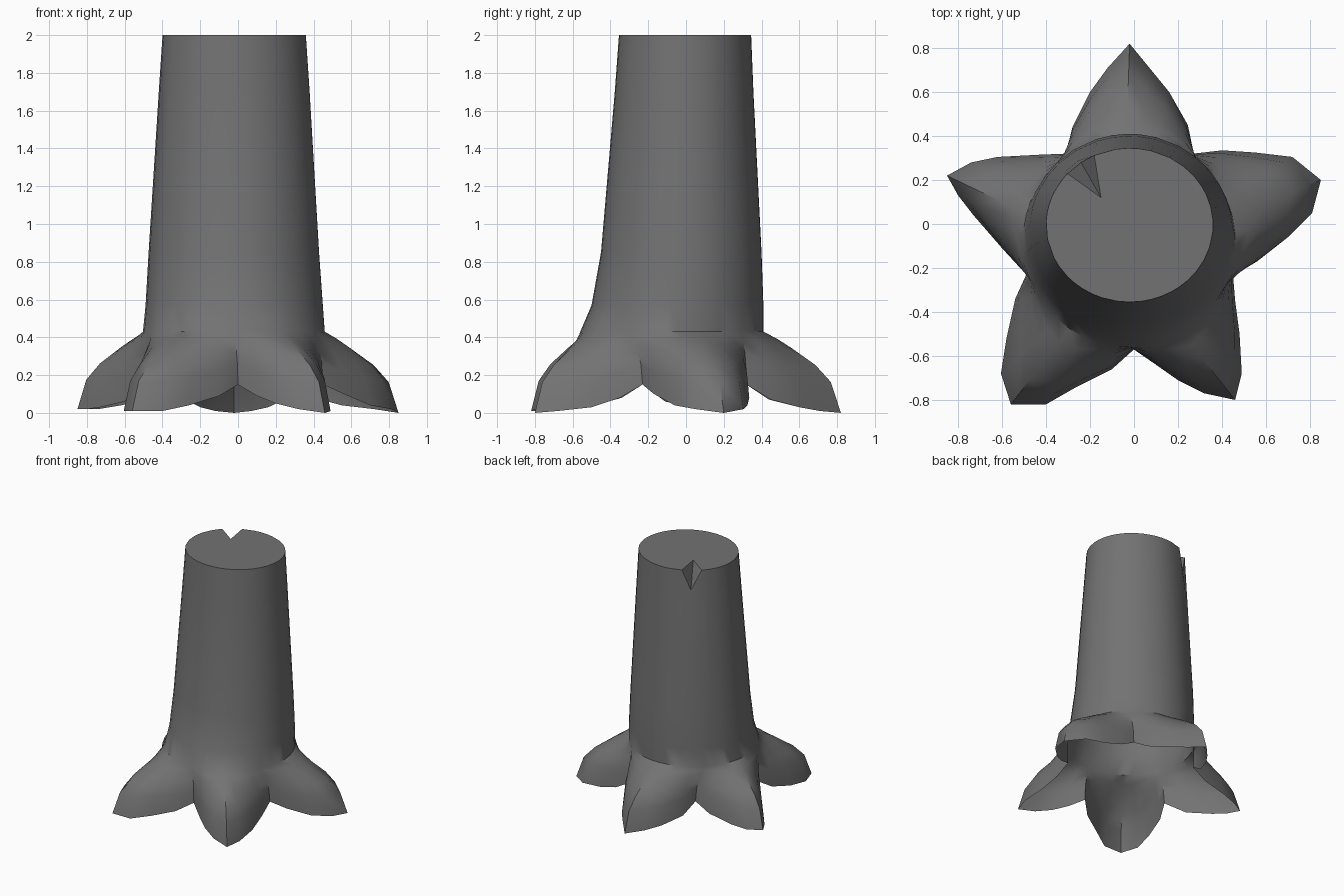
import bpy, bmesh, math

if "Cube" in bpy.data.objects:
    bpy.data.objects.remove(bpy.data.objects["Cube"])

# Ground outline of the five roots, counter-clockwise from the back root tip
OUTLINE = [
    (-.02, .82, 0), (-.12, .71, .01), (-.20, .60, .03), (-.28, .44, .07),
    (-.31, .32, .15), (-.43, .315, .08), (-.62, .305, .04), (-.74, .28, .02),
    (-.85, .22, .02), (-.80, .13, .02), (-.73, .04, .03), (-.60, -.11, .06),
    (-.49, -.23, .15), (-.54, -.34, .08), (-.58, -.52, .03), (-.605, -.68, .01),
    (-.56, -.82, .01), (-.40, -.82, .01), (-.26, -.74, .04), (-.10, -.66, .09),
    (0, -.57, .15), (.10, -.64, .09), (.20, -.71, .05), (.32, -.77, .02),
    (.46, -.80, 0), (.49, -.68, .01), (.48, -.50, .03), (.46, -.35, .08),
    (.45, -.23, .15), (.56, -.17, .10), (.70, -.06, .04), (.81, .05, .02),
    (.85, .20, 0), (.72, .305, .02), (.55, .325, .04), (.40, .335, .08),
    (.27, .32, .15), (.245, .45, .07), (.16, .60, .03), (.07, .71, .01)]

# Trunk rings: z, centre x, centre y, radius x, radius y
TRUNK = [(2, -.02, -.005, .38, .35), (1.7, -.02, -.01, .40, .367),
         (.85, -.022, -.025, .452, .425), (.57, -.02, -.045, .47, .455),
         (.43, -.022, -.075, .482, .485)]
# Root slope: outward fraction, drop fraction
SLOPE = [(.18, .09), (.36, .20), (.67, .41), (.87, .62), (1, 1)]
# Split in the rim: column index -> angle
SPLIT = {2: 115, 3: 125.5, 4: 138}

bm = bmesh.new()
columns = []
for i, (bx, by, bz) in enumerate(OUTLINE):
    pts = []
    for k, (z, cx, cy, rx, ry) in enumerate(TRUNK):
        a = math.atan2(by, bx)
        if k < 2 and i in SPLIT:
            a = math.radians(SPLIT[i])
        if k == 0 and i == 3:
            z = 1.84          # lowest point of the split
        pts.append((cx + rx * math.cos(a), cy + ry * math.sin(a), z))
    x0, y0, z0 = pts[-1]
    for s, d in SLOPE:
        pts.append((x0 + (bx - x0) * s, y0 + (by - y0) * s, z0 + (bz - z0) * d))
    columns.append([bm.verts.new(p) for p in pts])

# Bark and roots, open underneath, with the cut top fanned from the split's tip
tip = bm.verts.new((-.15, .12, 2))
for a, b in zip(columns, columns[1:] + columns[:1]):
    for k in range(len(a) - 1):
        bm.faces.new((a[k], a[k + 1], b[k + 1], b[k]))
    bm.faces.new((tip, a[0], b[0]))

mesh = bpy.data.meshes.new("tree_stump")
bm.to_mesh(mesh)
bm.free()
stump = bpy.data.objects.new("tree_stump", mesh)
bpy.context.collection.objects.link(stump)

grey = bpy.data.materials.new("dark grey wood")
grey.diffuse_color = (.17, .17, .17, 1)
grey.use_nodes = True
grey.node_tree.nodes["Principled BSDF"].inputs["Base Color"].default_value = grey.diffuse_color
mesh.materials.append(grey)

bpy.context.view_layer.objects.active = stump
stump.select_set(True)
bpy.ops.object.shade_smooth_by_angle(angle=math.radians(40))
